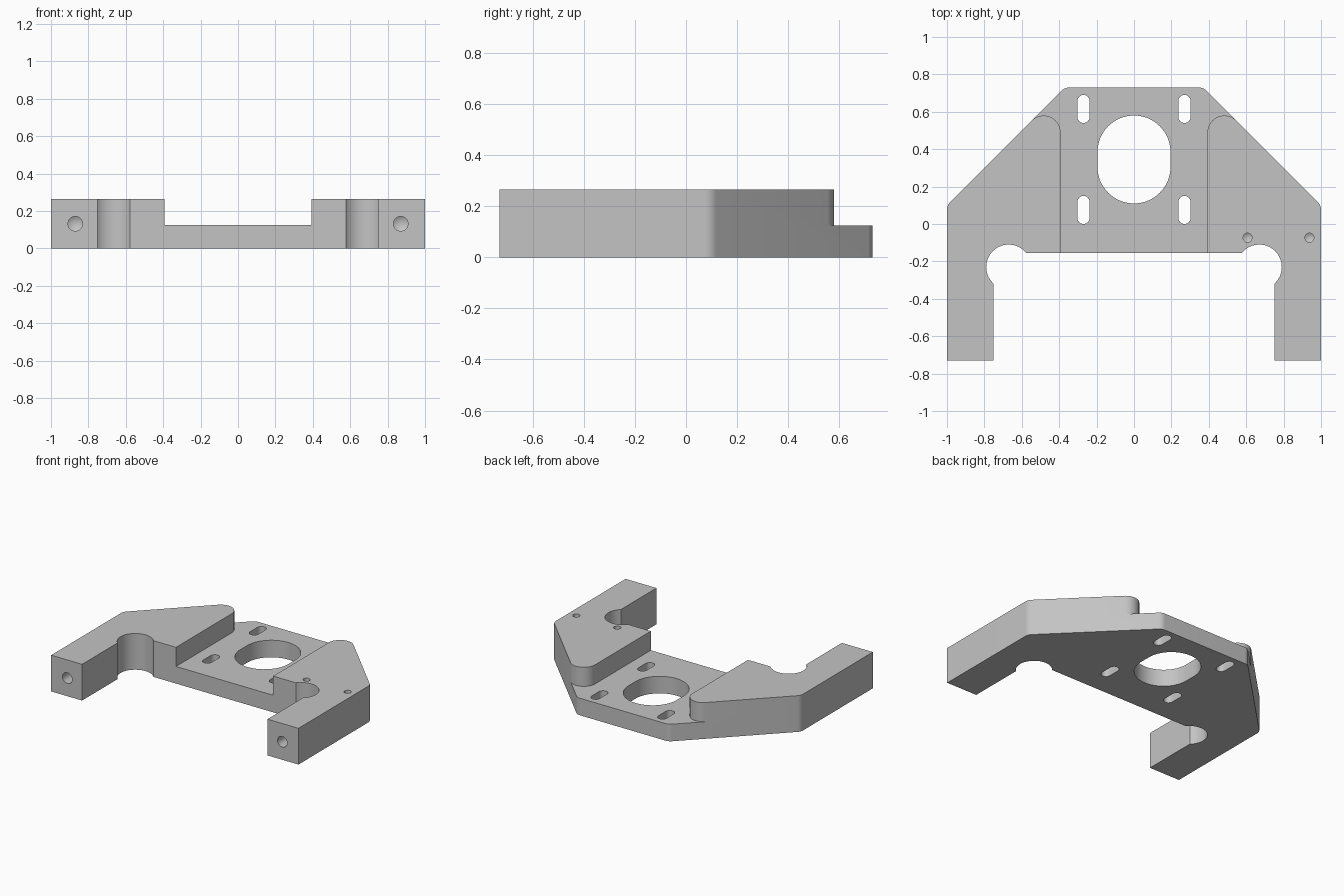
import bpy, bmesh
from math import sin, cos, pi, radians, sqrt, asin, degrees
from mathutils import Matrix

if "Cube" in bpy.data.objects:
    bpy.data.objects.remove(bpy.data.objects["Cube"])

HEIGHT, FLOOR = 0.265, 0.125
BACK, FRONT, WEB_FRONT = 0.73, -0.73, -0.155
DIAGONAL = 1.10          # x + y along the slanted sides

grey = bpy.data.materials.new("machined grey")
grey.use_nodes = True
grey.diffuse_color = (0.55, 0.55, 0.55, 1)
grey.node_tree.nodes["Principled BSDF"].inputs["Base Color"].default_value = (0.55, 0.55, 0.55, 1)


def arc(cx, cy, r, start, end, steps):
    angles = [radians(start + (end - start) * i / steps) for i in range(steps + 1)]
    return [(cx + r * cos(a), cy + r * sin(a)) for a in angles]


def mirrored(half):
    return half + [(-x, y) for x, y in reversed(half)]


def make_object(name, bm):
    bmesh.ops.recalc_face_normals(bm, faces=bm.faces)
    mesh = bpy.data.meshes.new(name)
    bm.to_mesh(mesh)
    bm.free()
    mesh.materials.append(grey)
    obj = bpy.data.objects.new(name, mesh)
    bpy.context.collection.objects.link(obj)
    return obj


def prism(name, outline, bottom, top):
    bm = bmesh.new()
    face = bm.faces.new([bm.verts.new((x, y, bottom)) for x, y in outline])
    side = bmesh.ops.extrude_face_region(bm, geom=[face])["geom"]
    verts = [v for v in side if isinstance(v, bmesh.types.BMVert)]
    bmesh.ops.translate(bm, verts=verts, vec=(0, 0, top - bottom))
    return make_object(name, bm)


def slot(name, x, low, high, r, steps):
    outline = arc(x, high - r, r, 0, 180, steps) + arc(x, low + r, r, 180, 360, steps)
    return prism(name, outline, -0.1, 0.5)


def drill(name, r, depth, matrix):
    """Blind drill: straight shank with a conical tip, pointing down local -z."""
    bm = bmesh.new()
    n = 32
    rings = [[bm.verts.new((r * cos(2 * pi * i / n), r * sin(2 * pi * i / n), z))
              for i in range(n)] for z in (0.05, -depth)]
    tip = bm.verts.new((0, 0, -depth - 0.6 * r))
    bm.faces.new(rings[0])
    for i in range(n):
        j = (i + 1) % n
        bm.faces.new((rings[0][i], rings[0][j], rings[1][j], rings[1][i]))
        bm.faces.new((rings[1][i], rings[1][j], tip))
    bm.transform(matrix)
    return make_object(name, bm)


# Bracket body: slanted shoulders, two arms and round reliefs at their roots
r = 0.06
notch_x, notch_y, notch_r = 0.67, -0.23, 0.12
arm_inner = 0.75
start = -degrees(asin(sqrt(notch_r**2 - (arm_inner - notch_x)**2) / notch_r))
end = 180 - degrees(asin((WEB_FRONT - notch_y) / notch_r))
half = arc(DIAGONAL - r * sqrt(2) - (BACK - r), BACK - r, r, 90, 45, 8)
half += arc(1 - r, DIAGONAL - r * sqrt(2) - (1 - r), r, 45, 0, 8)
half += [(1, FRONT), (arm_inner, FRONT)]
half += arc(notch_x, notch_y, notch_r, start, end, 32)
body = prism("bracket_body", mirrored(half), 0, HEIGHT)

# Recess leaving a thin web between the rounded raised arms
r, inner = 0.09, 0.393
cx = inner + r
recess = [(inner, -0.5)] + arc(cx, DIAGONAL - r * sqrt(2) - cx, r, 180, 45, 24)
recess += [(recess[-1][0] + 0.4, recess[-1][1] + 0.4)]
cutters = [prism("recess_cutter", mirrored(recess), FLOOR, 0.5)]

# Central opening and four mounting slots
cutters.append(slot("opening_cutter", 0, 0.11, 0.58, 0.195, 32))
for x in (-0.27, 0.27):
    for low in (0, 0.54):
        cutters.append(slot("slot_cutter", x, low, low + 0.15, 0.033, 12))

# Blind holes in both arm ends, and two small ones on top of the left arm
for x in (-0.87, 0.87):
    place = Matrix.Translation((x, FRONT, 0.132)) @ Matrix.Rotation(pi / 2, 4, "X")
    cutters.append(drill("arm_hole_cutter", 0.039, 0.25, place))
for x in (0.607, 0.938):
    cutters.append(drill("top_hole_cutter", 0.024, 0.13, Matrix.Translation((x, -0.073, HEIGHT))))

bpy.ops.object.select_all(action="DESELECT")
bpy.context.view_layer.objects.active = body
body.select_set(True)
for cutter in cutters:
    cutter.hide_render = True
    cut = body.modifiers.new(cutter.name, "BOOLEAN")
    cut.operation, cut.solver, cut.object = "DIFFERENCE", "EXACT", cutter
    bpy.ops.object.modifier_apply(modifier=cut.name)
for cutter in cutters:
    bpy.data.objects.remove(cutter)

bpy.ops.object.shade_smooth_by_angle(angle=radians(25))
